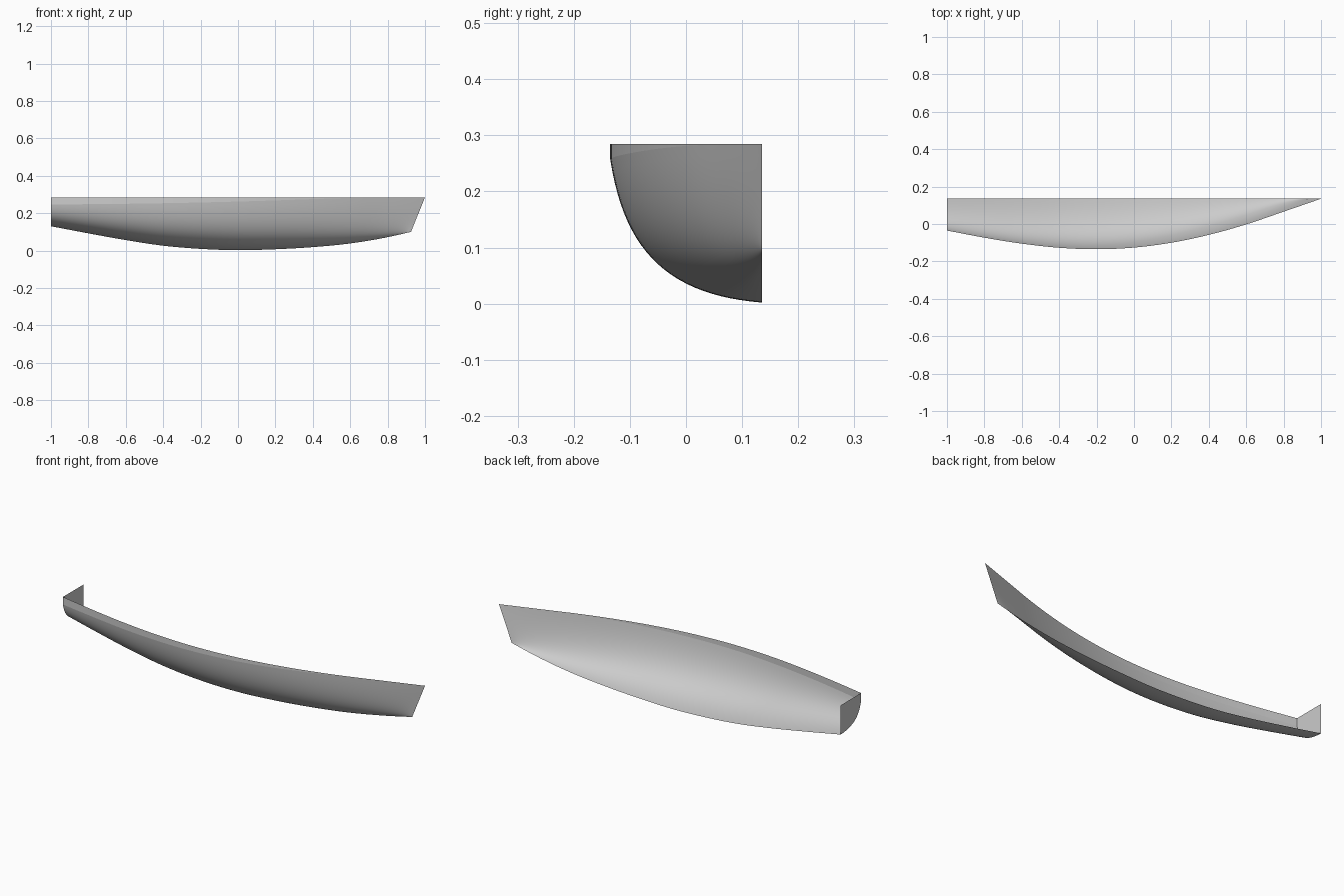
import bpy
from mathutils import Vector

cube = bpy.data.objects.get("Cube")
if cube:
    bpy.data.objects.remove(cube)

DECK, CENTRE = 0.285, 0.135
STATIONS, GIRTH = 80, 24

# Hull lines at equal steps from stern to bow
SIDE = [-0.035, -0.073, -0.105, -0.127, -0.135, -0.126, -0.1, -0.058, -0.002, 0.066, 0.135]
KEEL = [0.13, 0.092, 0.056, 0.026, 0.009, 0.002, 0.007, 0.018, 0.036, 0.064, 0.1]
KNUCKLE = [0.245, 0.248, 0.25, 0.253, 0.257, 0.262, 0.268, 0.275, 0.281, 0.284, 0.2849]


def fair(values, t):
    """Smooth curve through evenly spaced values, t from 0 to 1."""
    f = t * (len(values) - 1)
    i = min(int(f), len(values) - 2)
    u = f - i
    b, c = values[i], values[i + 1]
    a = values[i - 1] if i else 2 * b - c
    d = values[i + 2] if i + 2 < len(values) else 2 * c - b
    return b + u / 2 * (c - a + u * (2 * a - 5 * b + 4 * c - d + u * (3 * (b - c) + d - a)))


def bilge(s):
    """Cross-section curve from knuckle (1, 0) to keel (0, 1)."""
    p = [Vector(q) for q in ((1, 0), (0.9, 0.7), (0.6, 0.95), (0, 1))]
    r = 1 - s
    return r**3 * p[0] + 3 * r * r * s * p[1] + 3 * r * s * s * p[2] + s**3 * p[3]


def section(t):
    """Points of one station, from deck edge down to keel."""
    x = 2 * t - 1
    side, keel, knuckle = (fair(v, t) for v in (SIDE, KEEL, KNUCKLE))
    yz = [(side, DECK)]
    for j in range(GIRTH + 1):
        u, d = bilge(j / GIRTH)
        yz.append((CENTRE - (CENTRE - side) * u, knuckle - (knuckle - keel) * d))
    # The raked stem pulls the lower part of the bow stations aft
    rake = 0.075 * max(0, x) ** 3
    return [(x - rake * (DECK - z) / (DECK - keel), y, z) for y, z in yz]


def make(name, verts, faces, mat):
    mesh = bpy.data.meshes.new(name)
    mesh.from_pydata(verts, [], faces)
    mesh.materials.append(mat)
    obj = bpy.data.objects.new(name, mesh)
    bpy.context.collection.objects.link(obj)
    return obj


grey = bpy.data.materials.new("hull grey")
grey.use_nodes = True
colour = (0.6, 0.6, 0.6, 1)
grey.diffuse_color = colour
grey.node_tree.nodes["Principled BSDF"].inputs["Base Color"].default_value = colour


def lofted(name, first, last):
    """Skin the section points first..last along the whole length."""
    rows = [section(i / STATIONS)[first:last] for i in range(STATIONS + 1)]
    n = len(rows[0])
    faces = [(i * n + j, i * n + j + 1, (i + 1) * n + j + 1, (i + 1) * n + j)
             for i in range(STATIONS) for j in range(n - 1)]
    obj = make(name, [p for row in rows for p in row], faces, grey)
    for poly in obj.data.polygons:
        poly.use_smooth = True
    return obj


# Upright strip under the deck edge, and the rounded half hull below it
lofted("sheer_strip", 0, 2)
lofted("half_hull", 1, None)

# Flat stern panel
stern = section(0)
panel = stern + [(-1, CENTRE, DECK)]
make("transom", panel, [tuple(reversed(range(len(panel))))], grey)
